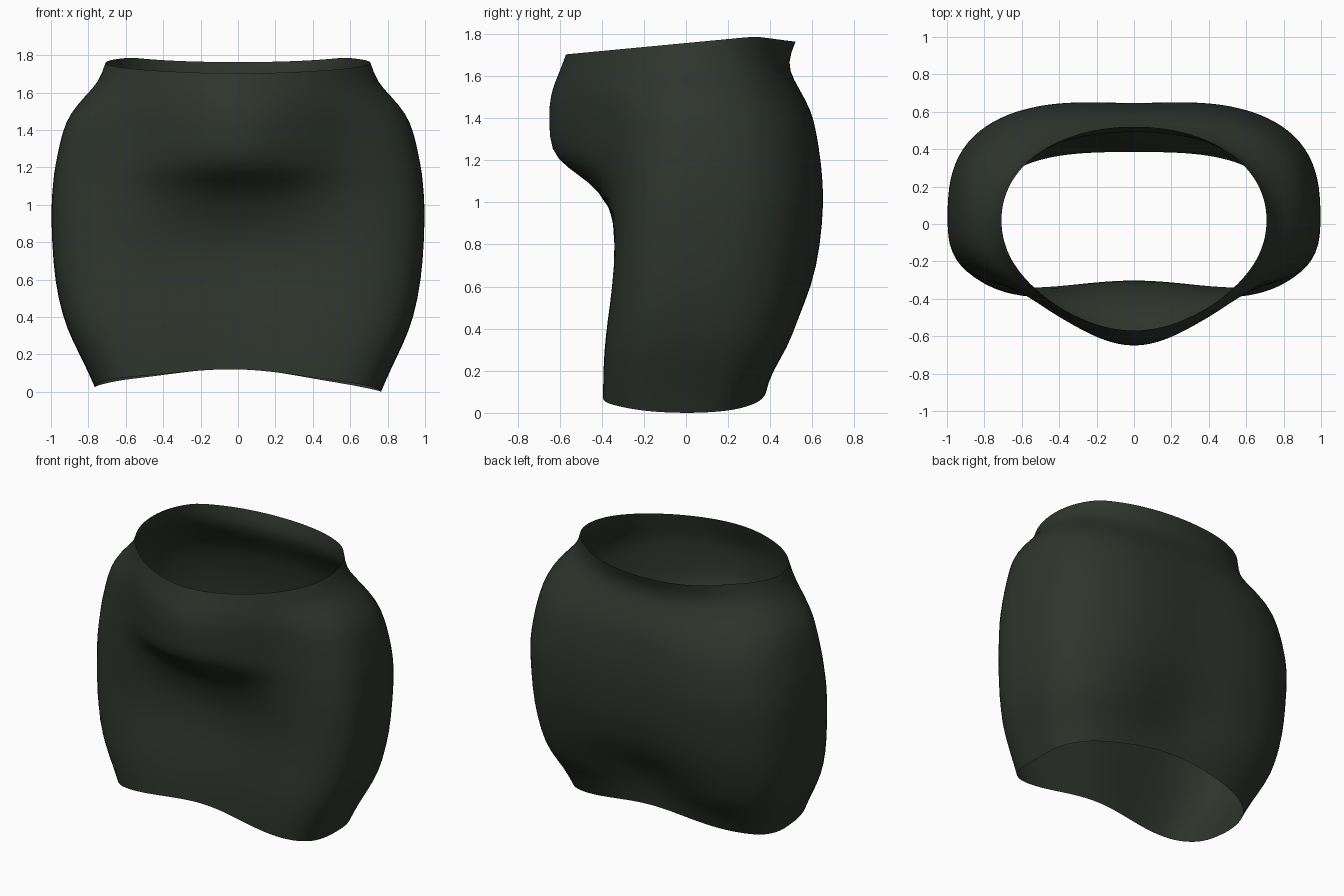
import bpy, bmesh
from math import cos, sin, tau, exp

cube = bpy.data.objects.get("Cube")
if cube:
    bpy.data.objects.remove(cube, do_unlink=True)

SEGMENTS = 72
Y_MID = 0.02

# Cloth rings: height, half width, front, back, front and back squareness,
# belly bulge (negative for a hollow), back dip
RINGS = [
    (0.00, 0.765, 0.45, 0.385, 4.0, 2.9, -0.08, 0.00),
    (0.13, 0.82, 0.445, 0.43, 4.0, 3.1, -0.08, 0.03),
    (0.26, 0.885, 0.435, 0.515, 3.9, 3.4, -0.08, 0.08),
    (0.40, 0.94, 0.42, 0.56, 3.7, 3.2, -0.08, 0.07),
    (0.60, 0.98, 0.395, 0.62, 3.5, 3.0, -0.085, 0.03),
    (0.80, 0.995, 0.38, 0.655, 3.4, 2.9, -0.09, 0.02),
    (1.00, 1.00, 0.38, 0.67, 3.1, 2.9, -0.01, 0.02),
    (1.10, 0.99, 0.38, 0.665, 2.9, 2.9, 0.08, 0.02),
    (1.17, 0.985, 0.38, 0.66, 2.8, 2.8, 0.19, 0.02),
    (1.25, 0.97, 0.38, 0.65, 2.7, 2.8, 0.265, 0.02),
    (1.40, 0.94, 0.395, 0.62, 2.5, 2.7, 0.255, 0.01),
    (1.50, 0.90, 0.42, 0.57, 2.35, 2.5, 0.23, 0.00),
    (1.60, 0.82, 0.455, 0.51, 2.2, 2.3, 0.18, 0.00),
    (1.68, 0.745, 0.48, 0.48, 2.15, 2.2, 0.125, 0.00),
    (1.79, 0.71, 0.48, 0.52, 2.1, 2.1, 0.09, 0.00),
]


def ring_point(ring, angle):
    z, width, front, back, front_power, back_power, belly, dip = ring
    c, s = cos(angle), sin(angle)
    depth, power = (back - Y_MID, back_power) if s > 0 else (front + Y_MID, front_power)
    radius = (abs(c / width) ** power + abs(s / depth) ** power) ** (-1 / power)
    x, y = radius * c, Y_MID + radius * s
    # Central belly, broad front hollow or narrow back dip, fading at the sides
    if s < 0:
        amount, spread = -belly, 0.46 if belly > 0 else 0.55
    else:
        amount, spread = -dip, 0.36
    y += amount * exp(-(x / spread) ** 2) * min(1, abs(s) * 1.5)
    # Hem arches up at front and back; waist slopes down at the front
    arch = 0.04 * (y / 0.4) ** 2 + 0.07 * exp(-(x / 0.45) ** 2) + 0.018 * (1 - x / 0.77)
    z += arch * max(0, 1 - z / 0.6) * min(1, abs(s) + 0.6)
    slope = -0.085 * max(0, (0.33 - y) / 0.9) - 0.025 * max(0, (y - 0.33) / 0.19)
    z += slope * max(0, (ring[0] - 1.3) / 0.49)
    return x, y, z


# Open cloth tube lofted through the rings
bm = bmesh.new()
loops = [[bm.verts.new(ring_point(r, tau * i / SEGMENTS)) for i in range(SEGMENTS)]
         for r in RINGS]
for low, high in zip(loops, loops[1:]):
    for i in range(SEGMENTS):
        j = (i + 1) % SEGMENTS
        bm.faces.new((low[i], low[j], high[j], high[i]))
lowest = min(v.co.z for v in bm.verts)
for v in bm.verts:
    v.co.z -= lowest
for f in bm.faces:
    f.smooth = True
mesh = bpy.data.meshes.new("skirt")
bm.to_mesh(mesh)
bm.free()

skirt = bpy.data.objects.new("skirt", mesh)
bpy.context.collection.objects.link(skirt)
sub = skirt.modifiers.new("smooth_cloth", "SUBSURF")
sub.levels = sub.render_levels = 1

# Dark green cloth
colour = (0.028, 0.035, 0.026, 1)
cloth = bpy.data.materials.new("dark_green_cloth")
cloth.use_nodes = True
cloth.diffuse_color = colour
cloth.node_tree.nodes["Principled BSDF"].inputs["Base Color"].default_value = colour
mesh.materials.append(cloth)
